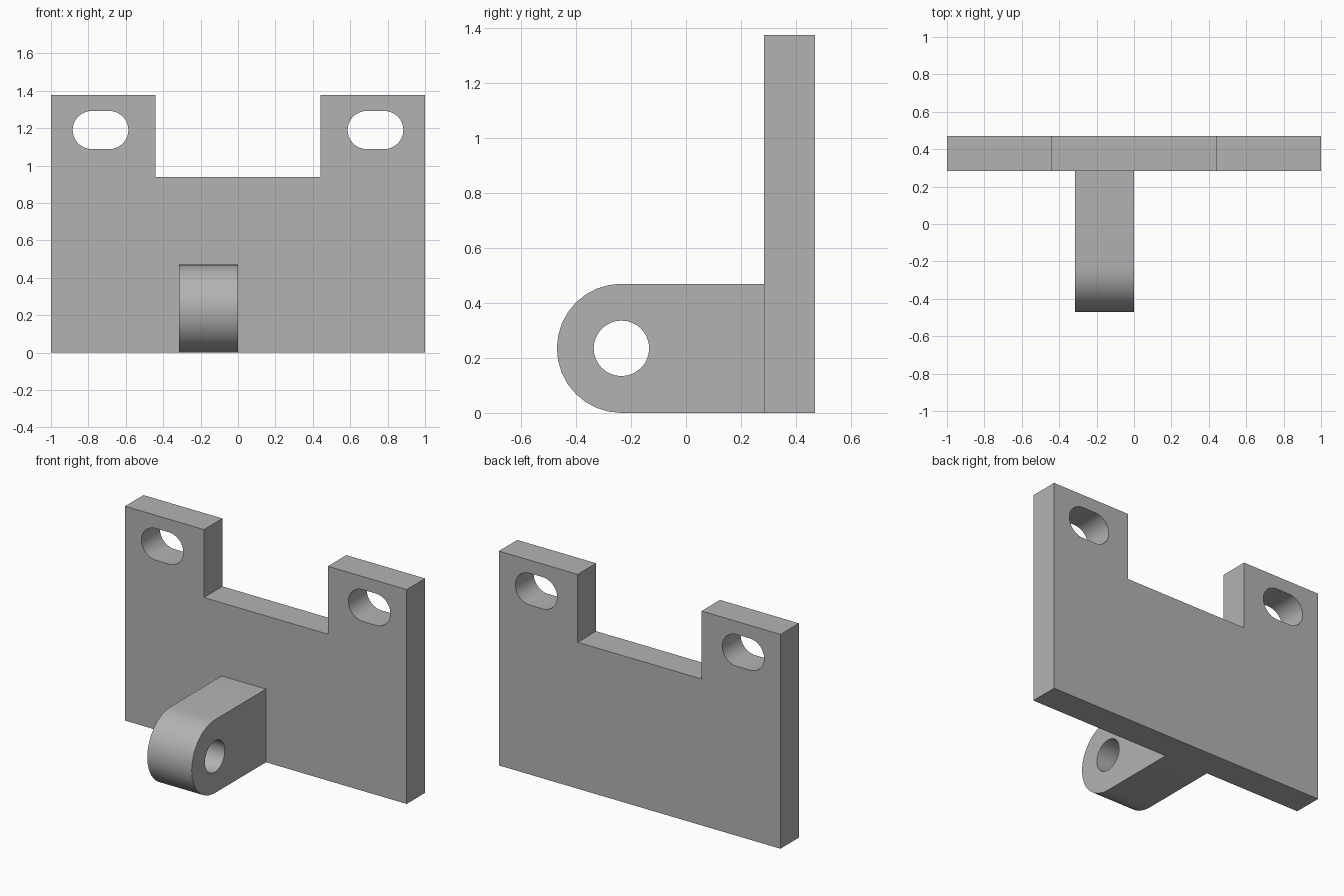
import bpy
import bmesh
from math import cos, sin, pi, radians
from mathutils import Vector

cube = bpy.data.objects.get("Cube")
if cube:
    bpy.data.objects.remove(cube, do_unlink=True)

grey = bpy.data.materials.new("plain_grey")
grey.use_nodes = True
colour = (0.45, 0.45, 0.45, 1)
grey.diffuse_color = colour
grey.node_tree.nodes["Principled BSDF"].inputs["Base Color"].default_value = colour


def arc(cx, cz, r, start, end, steps=16):
    angles = [radians(start + (end - start) * i / steps) for i in range(steps + 1)]
    return [(cx + r * cos(a), cz + r * sin(a)) for a in angles]


def extrude_profile(name, loops, place, depth):
    """Fill an outline with holes, then extrude it into a solid."""
    bm = bmesh.new()
    edges = []
    for loop in loops:
        verts = [bm.verts.new(place(a, b)) for a, b in loop]
        edges += [bm.edges.new((v, verts[i - 1])) for i, v in enumerate(verts)]
    bmesh.ops.triangle_fill(bm, use_beauty=True, use_dissolve=False, edges=edges)
    result = bmesh.ops.extrude_face_region(bm, geom=bm.faces[:], use_keep_orig=True)
    moved = [g for g in result["geom"] if isinstance(g, bmesh.types.BMVert)]
    bmesh.ops.translate(bm, vec=Vector(depth), verts=moved)
    bmesh.ops.recalc_face_normals(bm, faces=bm.faces[:])
    mesh = bpy.data.meshes.new(name)
    bm.to_mesh(mesh)
    bm.free()
    mesh.materials.append(grey)
    obj = bpy.data.objects.new(name, mesh)
    bpy.context.collection.objects.link(obj)
    bpy.ops.object.select_all(action='DESELECT')
    obj.select_set(True)
    bpy.context.view_layer.objects.active = obj
    bpy.ops.object.shade_smooth_by_angle(angle=radians(30))
    return obj


# Upright plate with a top notch and two mounting slots
half_outline = [(1, 0), (1, 1.376), (0.44, 1.376), (0.44, 0.94)]
outline = half_outline + [(-x, z) for x, z in reversed(half_outline)]
slots = [arc(cx + 0.047, 1.19, 0.102, -90, 90) + arc(cx - 0.047, 1.19, 0.102, 90, 270)
         for cx in (-0.735, 0.735)]
extrude_profile("back_plate", [outline] + slots,
                lambda x, z: (x, 0.283, z), (0, 0.187, 0))

# Rounded lug with a pivot hole
R = 0.235
lug_outline = [(0.283, 0), (0.283, 2 * R)] + arc(-R, R, R, 90, 270)
pivot_hole = arc(-R, R, 0.101, 0, 360, 32)[:-1]
extrude_profile("pivot_lug", [lug_outline, pivot_hole],
                lambda y, z: (-0.315, y, z), (0.315, 0, 0))
